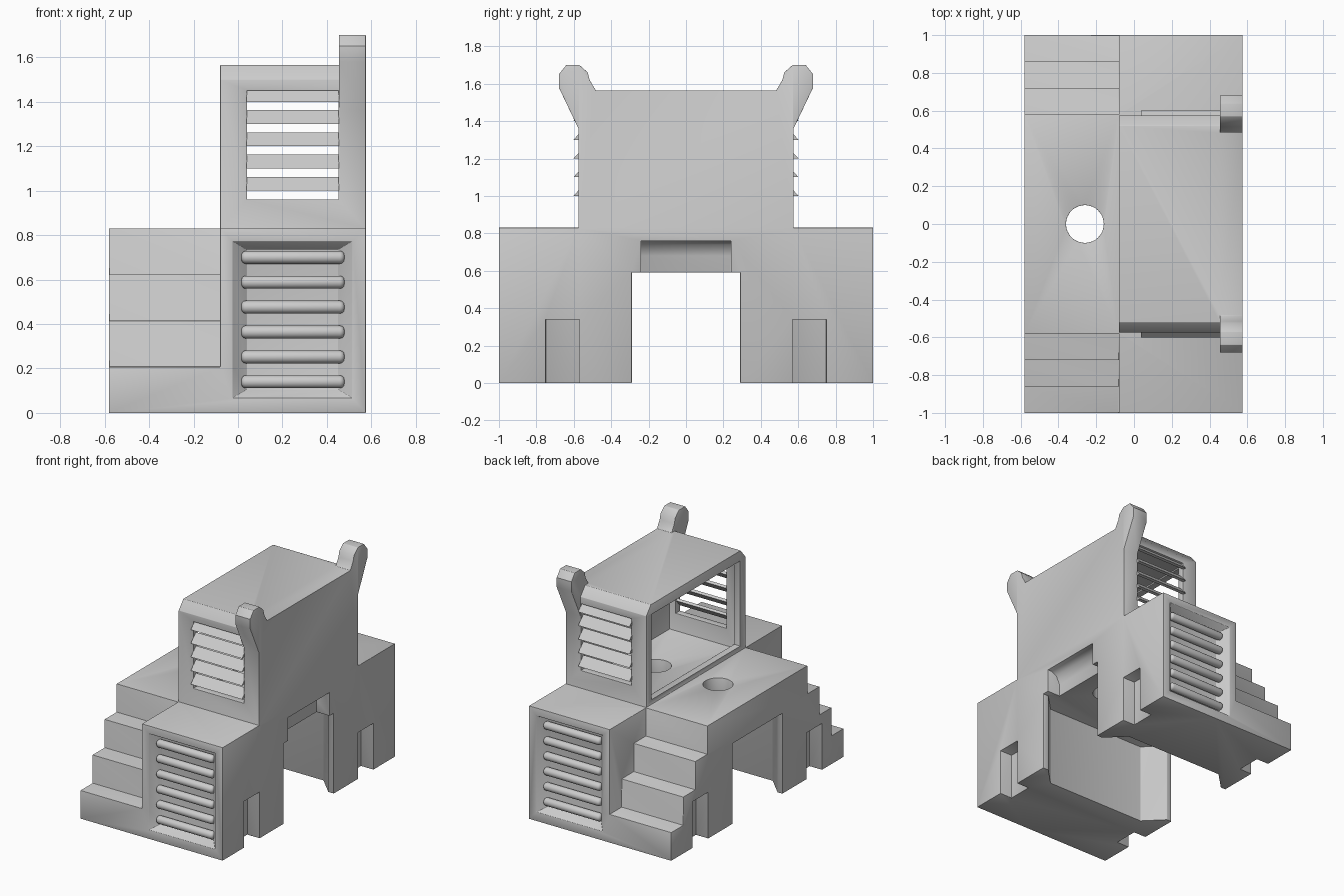
import bpy
import bmesh
import math
from mathutils import Vector

cube = bpy.data.objects.get("Cube")
if cube:
    bpy.data.objects.remove(cube, do_unlink=True)

gray = bpy.data.materials.new("light_gray")
gray.use_nodes = True
gray.diffuse_color = (0.6, 0.6, 0.6, 1)
gray.node_tree.nodes["Principled BSDF"].inputs["Base Color"].default_value = (0.6, 0.6, 0.6, 1)


def finish(name, bm):
    bmesh.ops.recalc_face_normals(bm, faces=bm.faces)
    mesh = bpy.data.meshes.new(name)
    bm.to_mesh(mesh)
    bm.free()
    mesh.materials.append(gray)
    obj = bpy.data.objects.new(name, mesh)
    bpy.context.scene.collection.objects.link(obj)
    return obj


def prism(name, axis, profile, lo, hi):
    """Extrude a 2D profile along an axis (other two axes in x, y, z order)."""
    def place(p, d):
        co = list(p)
        co.insert("xyz".index(axis), d)
        return co
    bm = bmesh.new()
    face = bm.faces.new([bm.verts.new(place(p, lo)) for p in profile])
    top = bmesh.ops.extrude_face_region(bm, geom=[face])["geom"]
    shift = Vector(place((0, 0), hi - lo))
    bmesh.ops.translate(bm, vec=shift, verts=[v for v in top if isinstance(v, bmesh.types.BMVert)])
    return finish(name, bm)


def box(name, x, y, z):
    return prism(name, "z", [(x[0], y[0]), (x[1], y[0]), (x[1], y[1]), (x[0], y[1])], *z)


def cylinder(name, centre, radius, depth, rot=None, sides=32):
    bm = bmesh.new()
    bmesh.ops.create_cone(bm, cap_ends=True, segments=sides, radius1=radius, radius2=radius, depth=depth)
    if rot == "x":
        for v in bm.verts:
            v.co = Vector((v.co.z, v.co.y, -v.co.x))
    bmesh.ops.translate(bm, vec=Vector(centre), verts=bm.verts)
    return finish(name, bm)


def apply_modifiers(obj):
    graph = bpy.context.evaluated_depsgraph_get()
    mesh = bpy.data.meshes.new_from_object(obj.evaluated_get(graph))
    obj.modifiers.clear()
    obj.data = mesh


def combine(obj, other, operation):
    mod = obj.modifiers.new("combine", "BOOLEAN")
    mod.object, mod.operation, mod.solver = other, operation, "EXACT"
    apply_modifiers(obj)
    bpy.data.objects.remove(other, do_unlink=True)


def smooth(obj, angle=35):
    bpy.ops.object.select_all(action="DESELECT")
    obj.select_set(True)
    bpy.context.view_layer.objects.active = obj
    bpy.ops.object.shade_smooth_by_angle(angle=math.radians(angle))


def mirrored(points):
    return points + [(-a, b) for a, b in reversed(points)]


X0, X1, XM = -0.58, 0.575, -0.08
DECK = 0.83

# Main block, stairs, cabin and its two horns
body = box("playhouse_body", (XM, X1), (-1, 1), (0, DECK))
steps = [(1, 0)]
for i in range(4):
    y, z = 1 - 0.14 * i, DECK * (i + 1) / 4
    steps += [(y, z), (y - 0.14, z)]
steps = steps[:-1]
combine(body, prism("stairs", "x", mirrored(steps), X0, 0.1), "UNION")
cabin = [(0.575, 0.6), (0.575, 1.5), (0.52, 1.565)]
combine(body, prism("cabin", "x", mirrored(cabin), XM, X1), "UNION")
horn = [(0.5, 1.3), (0.575, 1.36), (0.68, 1.58), (0.68, 1.65), (0.64, 1.7), (0.57, 1.7),
        (0.525, 1.66), (0.515, 1.62), (0.48, 1.56)]
for s in (-1, 1):
    combine(body, prism("horn", "x", [(s * y, z) for y, z in horn], 0.455, X1), "UNION")

# Tunnel, wider in its middle, with a pocket over the rear mouth
half = [(-0.7, 0.29), (-0.54, 0.29), (-0.41, 0.42), (0.4, 0.42), (0.53, 0.29), (0.7, 0.29)]
tunnel = half + [(x, -y) for x, y in reversed(half)]
combine(body, prism("tunnel", "z", tunnel, -0.1, 0.59), "DIFFERENCE")
pocket = [(0.47, 0.55), (0.47, 0.68), (0.5, 0.74), (0.54, 0.76), (0.7, 0.76), (0.7, 0.55)]
combine(body, prism("pocket", "y", pocket, -0.24, 0.24), "DIFFERENCE")

# Cabin room, its open side and the window shafts
combine(body, box("room", (-0.03, 0.5), (-0.525, 0.525), (0.832, 1.5)), "DIFFERENCE")
combine(body, box("opening", (-0.2, 0.1), (-0.515, 0.515), (0.865, 1.49)), "DIFFERENCE")
combine(body, box("windows", (0.04, 0.452), (-0.7, 0.7), (0.96, 1.45)), "DIFFERENCE")

# Round holes in the deck and cabin floor
for x in (-0.26, 0.24):
    combine(body, cylinder("hole", (x, 0, 0.75), 0.1, 0.5), "DIFFERENCE")

# Connector notches at the foot of each leg
for s in (-1, 1):
    ys = sorted((s * 0.57, s * 0.75))
    for xs in ((X0 - 0.1, X0 + 0.1), (X1 - 0.1, X1 + 0.1)):
        combine(body, box("notch", xs, ys, (-0.1, 0.34)), "DIFFERENCE")

# Tapered grille recesses in both ends
for s in (-1, 1):
    bm = bmesh.new()
    rings = []
    for y, grow in ((1.06, 0.06), (0.93, -0.06)):
        a, b, c, d = -0.02 - grow, 0.51 + grow, 0.07 - grow * 0.6, 0.77 + grow * 0.6
        rings.append([bm.verts.new((x, s * y, z)) for x, z in ((a, c), (b, c), (b, d), (a, d))])
    for ring in rings:
        bm.faces.new(ring)
    for i in range(4):
        j = (i + 1) % 4
        bm.faces.new((rings[0][i], rings[0][j], rings[1][j], rings[1][i]))
    combine(body, finish("grille_recess", bm), "DIFFERENCE")

# Soften the moulded edges
bm = bmesh.new()
bm.from_mesh(body.data)
bmesh.ops.remove_doubles(bm, verts=bm.verts, dist=0.0005)
bmesh.ops.dissolve_limit(bm, angle_limit=0.01, verts=bm.verts, edges=bm.edges)
bm.to_mesh(body.data)
bm.free()
bevel = body.modifiers.new("soft_edges", "BEVEL")
bevel.width, bevel.segments = 0.01, 2
bevel.limit_method, bevel.angle_limit = "ANGLE", math.radians(40)
apply_modifiers(body)
smooth(body)

for s, side in ((-1, "front"), (1, "back")):
    # Round grille bars with domed ends
    for i in range(6):
        bar = cylinder(f"{side}_grille_bar_{i + 1}", (0.247, s * 0.955, 0.14 + 0.112 * i),
                       0.029, 0.464, "x", 20)
        mod = bar.modifiers.new("domed_ends", "BEVEL")
        mod.width, mod.segments = 0.02, 3
        mod.limit_method, mod.angle_limit = "ANGLE", math.radians(60)
        apply_modifiers(bar)
        smooth(bar)
    # Slanted window slats
    for i in range(5):
        z = 1.0 + 0.1 * i
        slat = [(0.602, z), (0.545, z + 0.062), (0.53, z + 0.05), (0.575, z)]
        if i == 4:
            slat[1], slat[2] = (0.555, 1.452), (0.535, 1.452)
        prism(f"{side}_window_slat_{i + 1}", "x", [(s * y, h) for y, h in slat], 0.038, 0.454)
